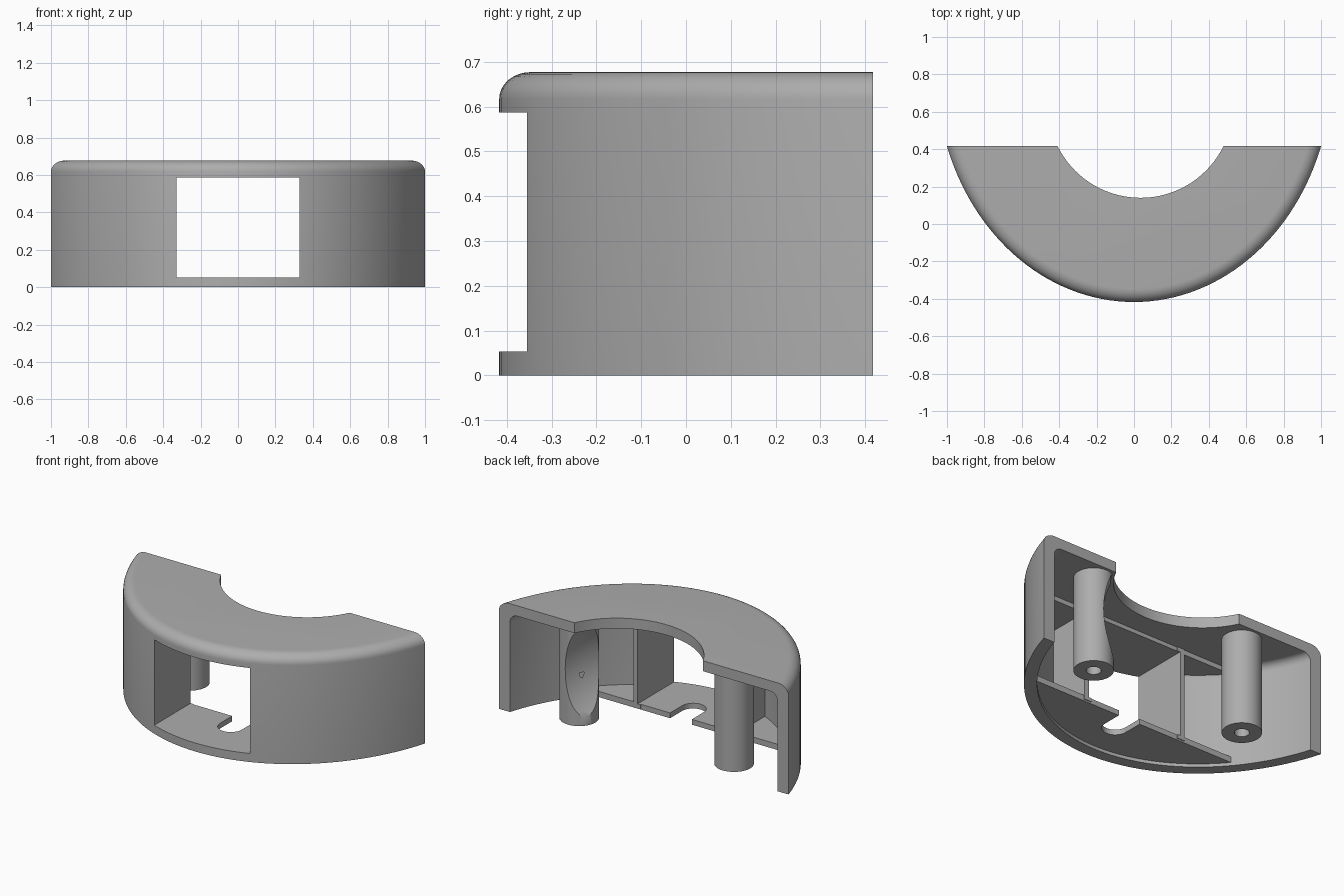
import bpy, bmesh, math

cube = bpy.data.objects.get("Cube")
if cube:
    bpy.data.objects.remove(cube, do_unlink=True)

# Single plain grey plastic
grey = bpy.data.materials.new("grey_plastic")
grey.use_nodes = True
colour = (0.42, 0.42, 0.42, 1)
grey.diffuse_color = colour
grey.node_tree.nodes["Principled BSDF"].inputs["Base Color"].default_value = colour

# Elliptical plan of the body and the straight back plane
RX, RY, CY = 1.058, 1.237, 0.82
BACK = 0.417
HOLE_X, HOLE_Y = 0.035, 0.634


def finish(name, bm):
    bmesh.ops.recalc_face_normals(bm, faces=bm.faces[:])
    mesh = bpy.data.meshes.new(name)
    bm.to_mesh(mesh)
    bm.free()
    obj = bpy.data.objects.new(name, mesh)
    bpy.context.collection.objects.link(obj)
    mesh.materials.append(grey)
    return obj


def box(name, x0, x1, y0, y1, z0, z1):
    bm = bmesh.new()
    bmesh.ops.create_cube(bm, size=1)
    for v in bm.verts:
        v.co.x = x1 if v.co.x > 0 else x0
        v.co.y = y1 if v.co.y > 0 else y0
        v.co.z = z1 if v.co.z > 0 else z0
    return finish(name, bm)


def cylinder(name, x, y, r, z0, z1, sides=64):
    bm = bmesh.new()
    bmesh.ops.create_cone(bm, cap_ends=True, segments=sides, radius1=r, radius2=r, depth=z1 - z0)
    bmesh.ops.translate(bm, verts=bm.verts[:], vec=(x, y, (z0 + z1) / 2))
    return finish(name, bm)


def bow_solid(name, inset, z0, z1, across=0, drop=0, steps=72):
    """Bow-shaped slab, inset from the outer plan, with an optional rounded top edge."""
    rings = [(inset, z0)]
    if drop:
        for i in range(9):
            a = math.pi / 2 * i / 8
            rings.append((inset + across * (1 - math.cos(a)), z1 - drop * (1 - math.sin(a))))
    else:
        rings.append((inset, z1))
    limit = math.acos((CY - 0.7) / RY)
    bm = bmesh.new()
    loops = []
    for d, z in rings:
        loop = []
        for i in range(steps + 1):
            t = limit * (2 * i / steps - 1)
            nx, ny = math.sin(t) / RX, -math.cos(t) / RY
            n = math.hypot(nx, ny)
            loop.append(bm.verts.new((RX * math.sin(t) - d * nx / n,
                                      CY - RY * math.cos(t) - d * ny / n, z)))
        loops.append(loop)
    for low, high in zip(loops, loops[1:]):
        for i in range(len(low)):
            j = (i + 1) % len(low)
            bm.faces.new((low[i], low[j], high[j], high[i]))
    bm.faces.new(loops[0])
    bm.faces.new(loops[-1])
    return finish(name, bm)


def combine(obj, other, operation):
    mod = obj.modifiers.new(operation.lower(), "BOOLEAN")
    mod.operation = operation
    mod.solver = "EXACT"
    mod.object = other
    bpy.context.view_layer.objects.active = obj
    bpy.ops.object.modifier_apply(modifier=mod.name)
    bpy.data.objects.remove(other, do_unlink=True)


# Hollow outer shell, open underneath and at the back
shell = bow_solid("shell", 0, 0, 0.677, 0.07, 0.06)
combine(shell, bow_solid("cavity", 0.072, -0.1, 0.612, 0.05, 0.05), "DIFFERENCE")

# Floor and thicker ceiling across the front portion
for name, z0, z1 in (("floor", 0.02, 0.056), ("ceiling", 0.583, 0.635)):
    slab = bow_solid(name, 0.06, z0, z1)
    combine(slab, box("rear_trim", -2, 2, 0, 2, -1, 2), "DIFFERENCE")
    combine(shell, slab, "UNION")

# Side walls of the window tunnel
for side in (-1, 1):
    xs = sorted((side * 0.31, side * 0.36))
    combine(shell, box("tunnel_wall", xs[0], xs[1], -0.315, 0.005, 0.03, 0.625), "UNION")

# Window, floor slot, round rear opening and flat back
combine(shell, box("window_cut", -0.33, 0.33, -1, 0.1, 0.053, 0.587), "DIFFERENCE")
combine(shell, box("slot_cut", HOLE_X - 0.075, HOLE_X + 0.075, -0.12, 0.1, -0.1, 0.3), "DIFFERENCE")
combine(shell, cylinder("slot_end_cut", HOLE_X, -0.12, 0.075, -0.1, 0.3, 32), "DIFFERENCE")
combine(shell, cylinder("opening_cut", HOLE_X, HOLE_Y, 0.494, 0.3, 1, 96), "DIFFERENCE")
combine(shell, box("back_cut", -2, 2, BACK, 2, -1, 2), "DIFFERENCE")

# Screw posts with pilot holes
parts = [shell]
for name, x in (("left_post", 0.535), ("right_post", -0.535)):
    post = cylinder(name, x, 0.29, 0.112, 0.02, 0.63, 48)
    combine(post, cylinder("pilot_cut", x, 0.29, 0.042, -0.1, 0.32, 24), "DIFFERENCE")
    parts.append(post)

# Round clearance scooped out of the left post
bm = bmesh.new()
bmesh.ops.create_uvsphere(bm, u_segments=96, v_segments=48, radius=0.57)
bmesh.ops.translate(bm, verts=bm.verts[:], vec=(HOLE_X, HOLE_Y, 0.36))
combine(parts[1], finish("scoop_cut", bm), "DIFFERENCE")

# Smooth curved surfaces, keep edges crisp
bpy.ops.object.select_all(action="DESELECT")
for obj in parts:
    obj.select_set(True)
bpy.context.view_layer.objects.active = shell
bpy.ops.object.shade_smooth_by_angle(angle=math.radians(30))
